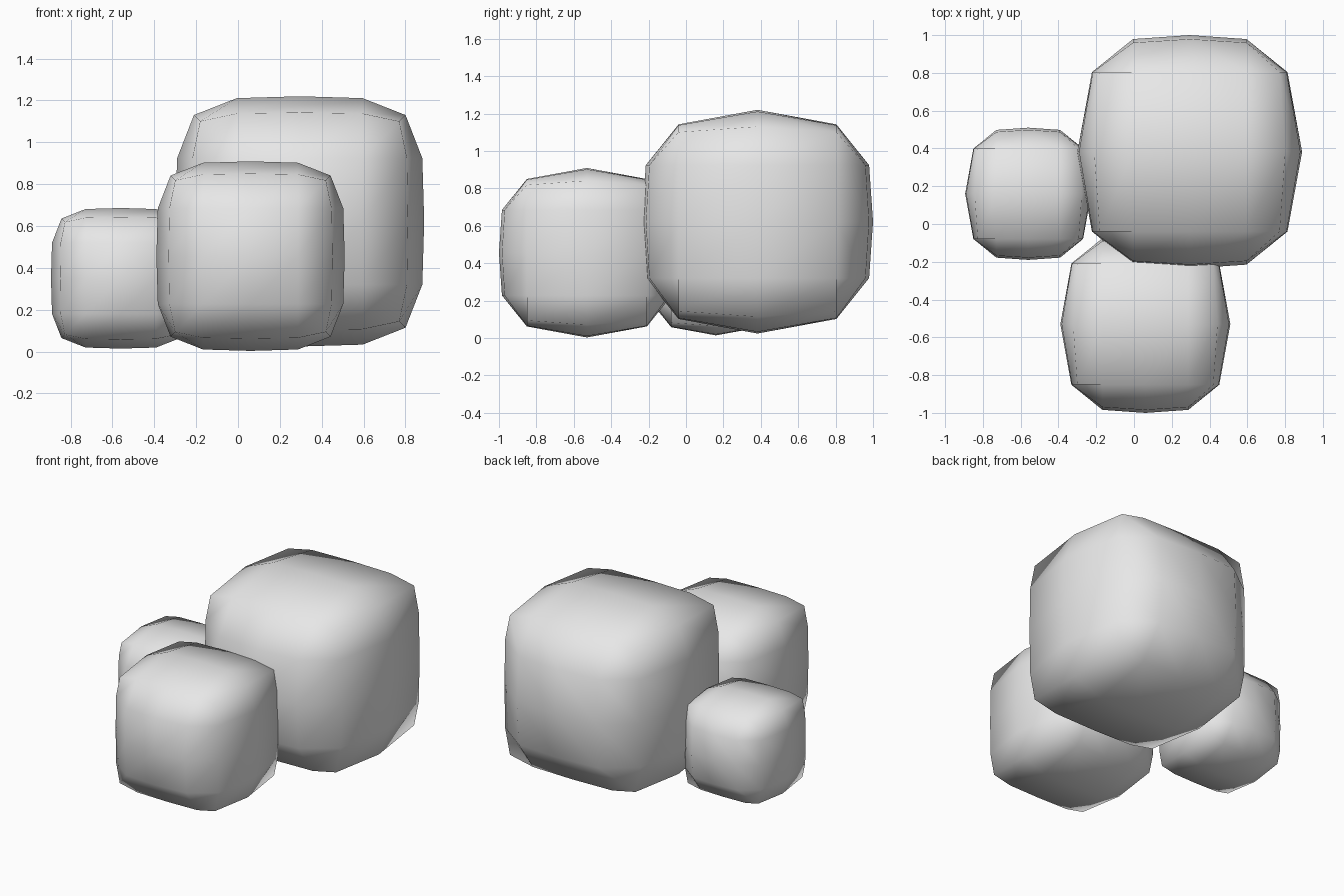
import bpy, bmesh
from mathutils import Vector

if "Cube" in bpy.data.objects:
    bpy.data.objects.remove(bpy.data.objects["Cube"])

grey = bpy.data.materials.new("light grey stone")
grey.diffuse_color = (0.8, 0.8, 0.8, 1)
grey.use_nodes = True
grey.node_tree.nodes["Principled BSDF"].inputs["Base Color"].default_value = grey.diffuse_color

# Quarter profiles of the soft box, in half-sizes: (along the side, outward)
MIDDLE = [(0, 1), (0.505, 0.985), (0.85, 0.845)]
END = [(0, 0.87), (0.505, 0.862), (0.81, 0.79)]
CAP_DEPTH = [1.0, 0.966, 0.935]


def sign(v):
    return (v > 0) - (v < 0)


def point(i, j, k):
    """Grid index (i, j in -2..2 over x and z, k in -1..1 along y) to position."""
    a, b = abs(i), abs(j)
    if max(a, b) == 2:                      # side wall
        table = MIDDLE if k == 0 else END
        side, out = table[min(a, b)]
        x, z = (side, out) if a < b else (out, side)
        if a == b:
            x = z = (side + out) / 2 + (0.0025 if k == 0 else 0)
        return Vector((sign(i) * x, k * 0.683, sign(j) * z))
    return Vector((i * 0.505, k * CAP_DEPTH[a + b], j * 0.505))   # end cap


def boulder(name, centre, half):
    bm = bmesh.new()
    verts = {}

    def v(i, j, k):
        if (i, j, k) not in verts:
            p = point(i, j, k)
            verts[i, j, k] = bm.verts.new([c + h * q for c, h, q in zip(centre, half, p)])
        return verts[i, j, k]

    # end caps
    for k in (-1, 1):
        for i in range(-2, 2):
            for j in range(-2, 2):
                bm.faces.new([v(i, j, k), v(i + 1, j, k), v(i + 1, j + 1, k), v(i, j + 1, k)])
    # side walls
    for k in (-1, 0):
        for s in (-2, 2):
            for t in range(-2, 2):
                bm.faces.new([v(s, t, k), v(s, t + 1, k), v(s, t + 1, k + 1), v(s, t, k + 1)])
                bm.faces.new([v(t, s, k), v(t + 1, s, k), v(t + 1, s, k + 1), v(t, s, k + 1)])
    bmesh.ops.recalc_face_normals(bm, faces=bm.faces[:])
    for f in bm.faces:
        f.smooth = True
    me = bpy.data.meshes.new(name)
    bm.to_mesh(me)
    bm.free()
    me.materials.append(grey)
    bpy.context.collection.objects.link(bpy.data.objects.new(name, me))


boulder("large_boulder", (0.295, 0.382, 0.622), (0.595, 0.618, 0.598))
boulder("medium_boulder", (0.06, -0.53, 0.456), (0.45, 0.47, 0.453))
boulder("small_boulder", (-0.56, 0.16, 0.35), (0.334, 0.35, 0.336))
